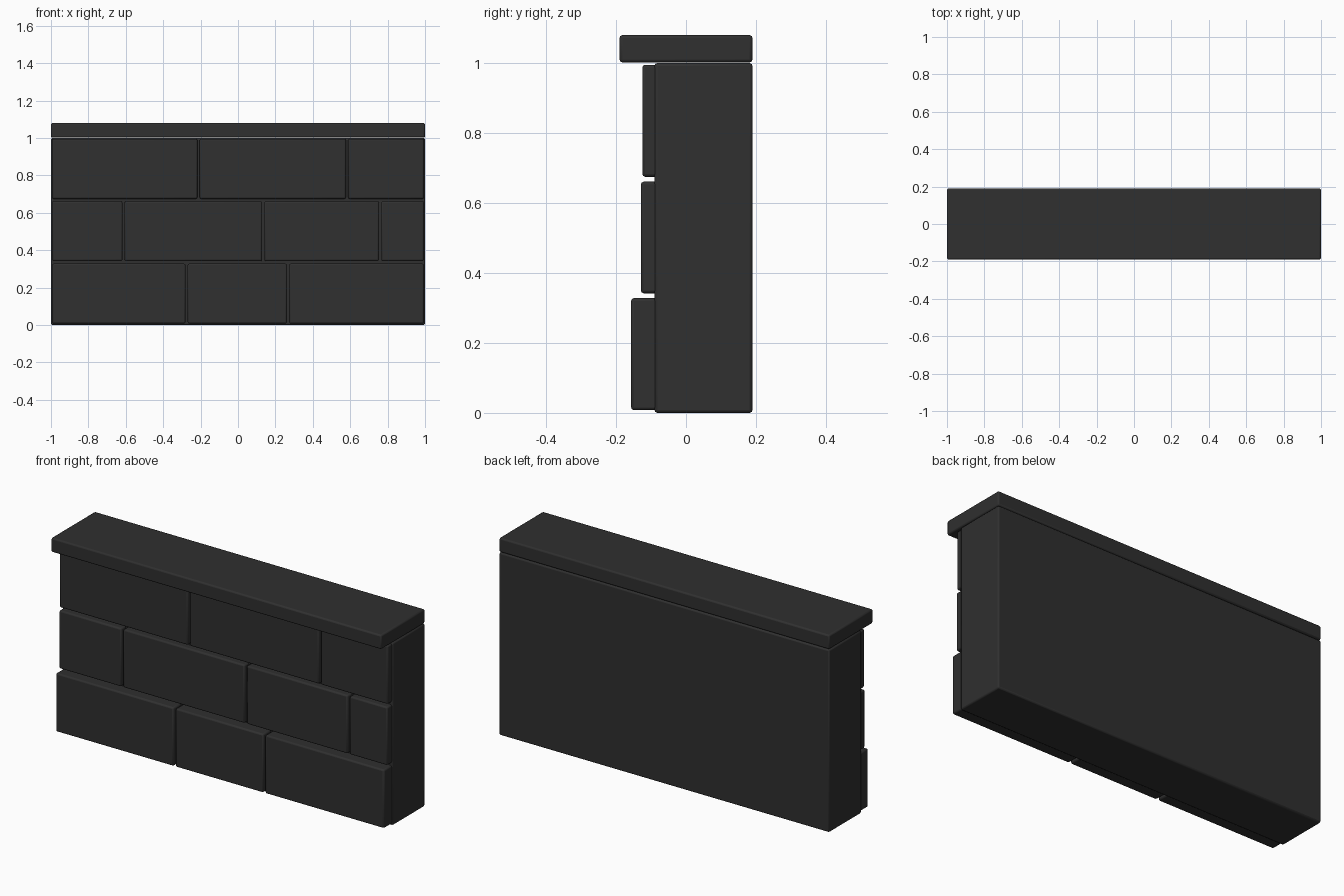
import bpy

if "Cube" in bpy.data.objects:
    bpy.data.objects.remove(bpy.data.objects["Cube"])

# One dark stone colour for the whole wall
stone = bpy.data.materials.new("dark_stone")
stone.diffuse_color = (0.029, 0.029, 0.029, 1.0)
stone.use_nodes = True
stone.node_tree.nodes["Principled BSDF"].inputs["Base Color"].default_value = stone.diffuse_color


def block(name, x0, x1, y0, y1, z0, z1, bevel=0.008):
    """Box with softly bevelled edges, given by its extents."""
    bpy.ops.mesh.primitive_cube_add(
        size=1, location=((x0 + x1) / 2, (y0 + y1) / 2, (z0 + z1) / 2))
    ob = bpy.context.object
    ob.name = name
    ob.scale = (x1 - x0, y1 - y0, z1 - z0)
    bpy.ops.object.transform_apply(location=False, rotation=False, scale=True)
    ob.data.materials.append(stone)
    mod = ob.modifiers.new("edge_bevel", 'BEVEL')
    mod.width = bevel
    mod.segments = 2
    bpy.ops.object.shade_smooth_by_angle(angle=0.6)
    return ob


# Wall core and capping slab
block("wall_core", -1.0, 1.0, -0.09, 0.19, 0.0, 1.0)
block("cap_slab", -1.0, 1.0, -0.19, 0.19, 1.002, 1.08)

# Courses of facing bricks: name, front y, bottom z, top z, joint positions
courses = [
    ("bottom", -0.157, 0.008, 0.328, (-0.275, 0.268)),
    ("middle", -0.129, 0.342, 0.661, (-0.612, 0.135, 0.760)),
    ("top", -0.125, 0.675, 0.995, (-0.211, 0.583)),
]
GAP = 0.006  # half the joint width
for name, front, z0, z1, joints in courses:
    edges = (-1.0,) + joints + (1.0,)
    for i in range(len(edges) - 1):
        block(f"{name}_brick_{i + 1}", edges[i] + GAP, edges[i + 1] - GAP,
              front, -0.07, z0, z1)
